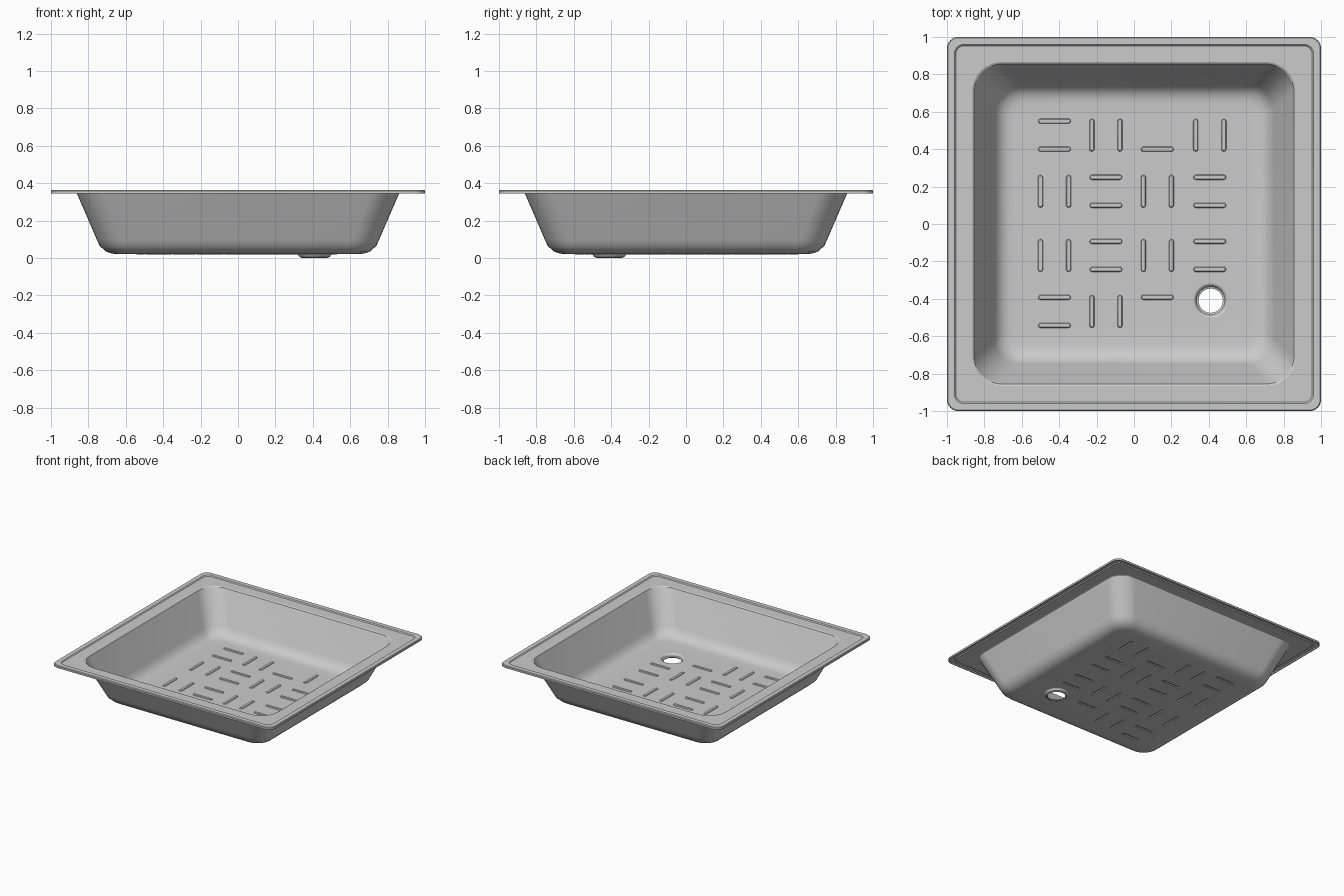
import bpy
import bmesh
import math

old = bpy.data.objects.get("Cube")
if old:
    bpy.data.objects.remove(old, do_unlink=True)

SHEET = 0.008
FLOOR_Z = 0.028
RIB_LONG, RIB_GAP = 0.072, 0.075

enamel = bpy.data.materials.new("grey enamel")
enamel.use_nodes = True
grey = (0.6, 0.6, 0.6, 1)
enamel.diffuse_color = grey
enamel.node_tree.nodes["Principled BSDF"].inputs["Base Color"].default_value = grey

bm = bmesh.new()


def rounded_loop(cx, cy, hx, hy, r, z, steps=8):
    """Closed ring of vertices on a rounded rectangle."""
    verts = []
    for q, (sx, sy) in enumerate([(1, 1), (-1, 1), (-1, -1), (1, -1)]):
        for i in range(steps + 1):
            a = math.pi / 2 * (q + i / steps)
            verts.append(bm.verts.new((cx + sx * (hx - r) + r * math.cos(a),
                                       cy + sy * (hy - r) + r * math.sin(a), z)))
    return verts


def circle_loop(cx, cy, r, z, n=32):
    return [bm.verts.new((cx + r * math.cos(math.tau * i / n),
                          cy + r * math.sin(math.tau * i / n), z)) for i in range(n)]


def bridge(outer, inner):
    """Quad strip between two rings, facing up or inward."""
    n = len(outer)
    for i in range(n):
        j = (i + 1) % n
        bm.faces.new((outer[i], outer[j], inner[j], inner[i]))


def ring_edges(ring):
    edges = []
    for a, b in zip(ring, ring[1:] + ring[:1]):
        edges.append(bm.edges.get((a, b)) or bm.edges.new((a, b)))
    return edges


# Rim, ledge, sloping walls and floor curve: half width, corner radius, height
profile = [
    (1.0, 0.06, 0.345), (1.0, 0.06, 0.359), (0.995, 0.056, 0.364),
    (0.96, 0.05, 0.364), (0.953, 0.045, 0.357), (0.866, 0.16, 0.357),
    (0.856, 0.15, 0.352), (0.747, 0.135, 0.10), (0.732, 0.13, 0.068),
    (0.70, 0.11, 0.04), (0.67, 0.10, 0.031), (0.64, 0.085, FLOOR_Z),
]
rings = [rounded_loop(0, 0, h, h, r, z) for h, r, z in profile]
for a, b in zip(rings, rings[1:]):
    bridge(a, b)
floor_edges = ring_edges(rings[-1])


# Raised anti-slip ribs in a basket-weave pattern
def rib(x, y, across):
    loops = []
    for inset, z in ((0, FLOOR_Z), (0.004, FLOOR_Z + 0.006)):
        hx, hy = RIB_LONG + 0.015 - inset, 0.0135 - inset
        if not across:
            hx, hy = hy, hx
        loops.append(rounded_loop(x, y, hx, hy, min(hx, hy) * 0.96, z, 3))
    bridge(*loops)
    bm.faces.new(loops[1])
    floor_edges.extend(ring_edges(loops[0]))


columns = (-0.425, -0.15, 0.125, 0.405)
rows = ((0.475, "HVLV"), (0.175, "VHVH"), (-0.168, "VHVH"), (-0.467, "HVU "))
for y, pattern in rows:
    for x, kind in zip(columns, pattern):
        if kind == "V":
            rib(x - RIB_GAP, y, False)
            rib(x + RIB_GAP, y, False)
        if kind in "HU":
            rib(x, y + RIB_GAP, True)
        if kind in "HL":
            rib(x, y - RIB_GAP, True)

# Dished drain with an open hole
drain = [circle_loop(0.41, -0.41, r, z) for r, z in
         ((0.092, FLOOR_Z), (0.084, 0.024), (0.076, 0.012), (0.065, SHEET))]
for a, b in zip(drain, drain[1:]):
    bridge(a, b)
floor_edges.extend(ring_edges(drain[0]))

# Floor fills around the ribs and drain
filled = bmesh.ops.triangle_fill(bm, use_beauty=True, use_dissolve=False,
                                 edges=floor_edges, normal=(0, 0, 1))
for f in filled["geom"]:
    if isinstance(f, bmesh.types.BMFace):
        f.normal_update()
        if f.normal.z < 0:
            f.normal_flip()

mesh = bpy.data.meshes.new("shower_tray")
bm.to_mesh(mesh)
bm.free()
mesh.materials.append(enamel)
tray = bpy.data.objects.new("shower_tray", mesh)
bpy.context.collection.objects.link(tray)

# Sheet thickness
solid = tray.modifiers.new("sheet thickness", "SOLIDIFY")
solid.thickness = SHEET
solid.offset = -1
solid.use_even_offset = True

bpy.ops.object.select_all(action="DESELECT")
tray.select_set(True)
bpy.context.view_layer.objects.active = tray
bpy.ops.object.modifier_apply(modifier=solid.name)
bpy.ops.object.shade_smooth_by_angle(angle=math.radians(25))
